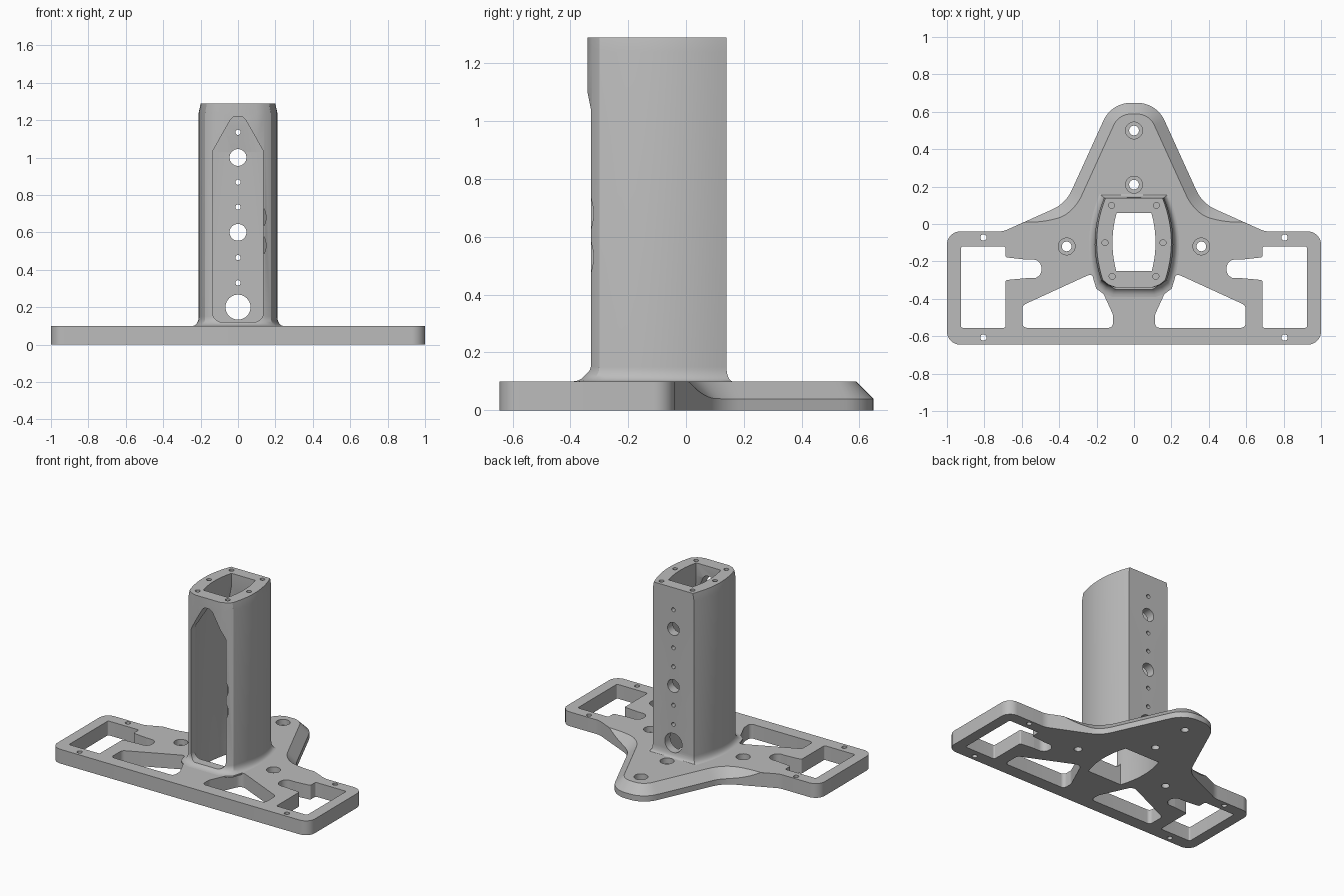
import bpy, bmesh
from math import sin, cos, pi, tau
from mathutils import Vector

if "Cube" in bpy.data.objects:
    bpy.data.objects.remove(bpy.data.objects["Cube"], do_unlink=True)

grey = bpy.data.materials.new("plain_grey")
grey.use_nodes = True
grey.diffuse_color = (0.5, 0.5, 0.5, 1)
grey.node_tree.nodes["Principled BSDF"].inputs["Base Color"].default_value = grey.diffuse_color


def loft(name, rings):
    """Closed solid through rings of equal point count."""
    bm = bmesh.new()
    rows = [[bm.verts.new(p) for p in ring] for ring in rings]
    n = len(rows[0])
    for a, b in zip(rows, rows[1:]):
        for i in range(n):
            j = (i + 1) % n
            bm.faces.new((a[i], a[j], b[j], b[i]))
    bm.faces.new(rows[0][::-1])
    bm.faces.new(rows[-1])
    bmesh.ops.remove_doubles(bm, verts=bm.verts, dist=1e-4)
    bmesh.ops.recalc_face_normals(bm, faces=bm.faces)
    mesh = bpy.data.meshes.new(name)
    bm.to_mesh(mesh)
    bm.free()
    mesh.materials.append(grey)
    obj = bpy.data.objects.new(name, mesh)
    bpy.context.collection.objects.link(obj)
    return obj


def rounded(corners, steps=8):
    """Polygon from (x, y, radius) corners."""
    pts = []
    for i, (x, y, r) in enumerate(corners):
        c = Vector((x, y))
        u = (Vector(corners[i - 1][:2]) - c).normalized()
        v = (Vector(corners[(i + 1) % len(corners)][:2]) - c).normalized()
        half = u.angle(v) / 2
        mid = c + (u + v).normalized() * r / sin(half)
        reach = r * cos(half) / sin(half)
        a, b = c + u * reach - mid, c + v * reach - mid
        for k in range(steps + 1):
            pts.append(mid + a.lerp(b, k / steps).normalized() * r)
    return pts


def prism(pts, lo, hi, axis="z"):
    if axis == "z":
        return loft("cutter", [[(x, y, h) for x, y in pts] for h in (lo, hi)])
    return loft("cutter", [[(x, h, z) for x, z in pts] for h in (lo, hi)])


def drill(x, y, r, lo, hi, axis="z"):
    return prism([(x + r * cos(tau * i / 32), y + r * sin(tau * i / 32)) for i in range(32)], lo, hi, axis)


def cut(obj, cutters):
    for c in cutters:
        mod = obj.modifiers.new("cut", "BOOLEAN")
        mod.operation, mod.solver, mod.object = "DIFFERENCE", "EXACT", c
    bpy.context.view_layer.update()
    mesh = bpy.data.meshes.new_from_object(obj.evaluated_get(bpy.context.evaluated_depsgraph_get()))
    obj.modifiers.clear()
    obj.data = mesh
    for c in cutters:
        bpy.data.objects.remove(c, do_unlink=True)
    bpy.ops.object.select_all(action="DESELECT")
    obj.select_set(True)
    bpy.context.view_layer.objects.active = obj
    bpy.ops.object.shade_smooth_by_angle(angle=pi / 7)


def barrel(w, y0, y1, steps=14):
    """Right side of a bulging outline, back to front."""
    ys = [y1 + (y0 - y1) * i / steps for i in range(steps + 1)]
    return [(w - 0.87 * (y + 0.1) ** 2, y) for y in ys]


def mirrored(half):
    return list(half) + [(-x, y) for x, y in reversed(half)]


def flip(pts):
    return [(-x, y) for x, y in pts]


def cavity():
    wide, narrow = mirrored(barrel(0.165, -0.29, 0.08)), mirrored(barrel(0.115, -0.25, 0.06))
    levels = ((wide, -0.02), (wide, 1.03), (narrow, 1.2), (narrow, 1.4))
    return loft("cutter", [[(x, y, z) for x, y in ring] for ring, z in levels])


# Base plate outline, with long edges divided
right = [(1, -0.645, 0.07), (1, -0.04, 0.07), (0.7, -0.04, 0.12), (0.365, 0.11, 0.2), (0.12, 0.648, 0.16)]
corners = right + [(-x, y, r) for x, y, r in reversed(right)]
raw = rounded(corners)
outline = []
for i, p in enumerate(raw):
    q = raw[(i + 1) % len(raw)]
    n = max(1, int((q - p).length / 0.03)) if max(p.y, q.y) > -0.03 else 1
    outline += [p.lerp(q, k / n) for k in range(n)]

# Back lobe chamfer that fades out towards the arms
bottom, middle, top = [], [], []
for i, p in enumerate(outline):
    d = (outline[(i + 1) % len(outline)] - outline[i - 1]).normalized()
    t = min(1, max(0, (p.y - 0.01) / 0.1))
    drop = 0.06 * t * (2 - t)
    inner = p + Vector((-d.y, d.x)) * drop
    bottom.append((p.x, p.y, 0))
    middle.append((p.x, p.y, 0.1 - drop))
    top.append((inner.x, inner.y, 0.1))
plate = loft("base_plate", [bottom, middle, top])

# Plate openings: side windows with a cable notch, triangular windows, holes
window = rounded([(0.925, -0.12, 0.01), (0.925, -0.555, 0.01), (0.687, -0.555, 0.01), (0.687, -0.3, 0.01),
                  (0.58, -0.29, 0.02), (0.495, -0.29, 0.045), (0.495, -0.19, 0.045),
                  (0.58, -0.19, 0.02), (0.687, -0.178, 0.01), (0.687, -0.12, 0.01)])
triangle = rounded([(0.597, -0.555, 0.025), (0.112, -0.555, 0.025), (0.112, -0.485, 0.06),
                    (0.215, -0.26, 0.04), (0.597, -0.435, 0.03)])
cutters = [cavity()]
for shape in (window, triangle):
    cutters += [prism(s, -0.1, 0.2) for s in (shape, flip(shape))]
for x, y in ((0, 0.5), (0, 0.21), (0.36, -0.12), (-0.36, -0.12)):
    cutters += [drill(x, y, 0.026, -0.1, 0.2), drill(x, y, 0.045, 0.06, 0.2)]
for x in (-0.805, 0.805):
    cutters += [drill(x, y, 0.017, -0.1, 0.2) for y in (-0.072, -0.607)]
cut(plate, cutters)

# Hollow column with a flared foot and a slightly pinched rim
section = mirrored(barrel(0.21, -0.3, 0.14) + [(0.143, -0.325), (0.1, -0.34)])


def column_ring(z, grow=0.0, pinch=1):
    return [(x * (1 + grow) * pinch, y * (1 + grow), z) for x, y in section]


rings = [column_ring(0.09, 0.15)]
for k in range(7):
    a = k / 6 * pi / 2
    rings.append(column_ring(0.1 + 0.05 * (1 - cos(a)), 0.15 * (1 - sin(a))))
rings += [column_ring(1.24), column_ring(1.29, 0, 0.95)]
column = loft("column", rings)

# Front slot with pointed top and a scalloped edge
slot = rounded([(0.135, 0.12, 0.05), (0.135, 1.035, 0.03), (0.03, 1.22, 0.04),
                (-0.03, 1.22, 0.04), (-0.135, 1.035, 0.03), (-0.135, 0.12, 0.05)])
cutters = [cavity(), prism(slot, -0.6, -0.2, "y")]
cutters += [drill(0.05, z, 0.1, -0.6, -0.2, "y") for z in (0.53, 0.68)]

# Row of holes through the back wall
for z, r in ((0.2, 0.067), (0.6, 0.045), (1.0, 0.045)):
    cutters.append(drill(0, z, r, 0, 0.3, "y"))
cutters += [drill(0, z, 0.014, 0, 0.3, "y") for z in (0.33, 0.465, 0.735, 0.868, 1.135)]

# Screw holes in the rim
for x, y in ((0.12, 0.1), (0.155, -0.1), (0.117, -0.28)):
    cutters += [drill(s * x, y, 0.016, 1.22, 1.4) for s in (-1, 1)]
cut(column, cutters)
